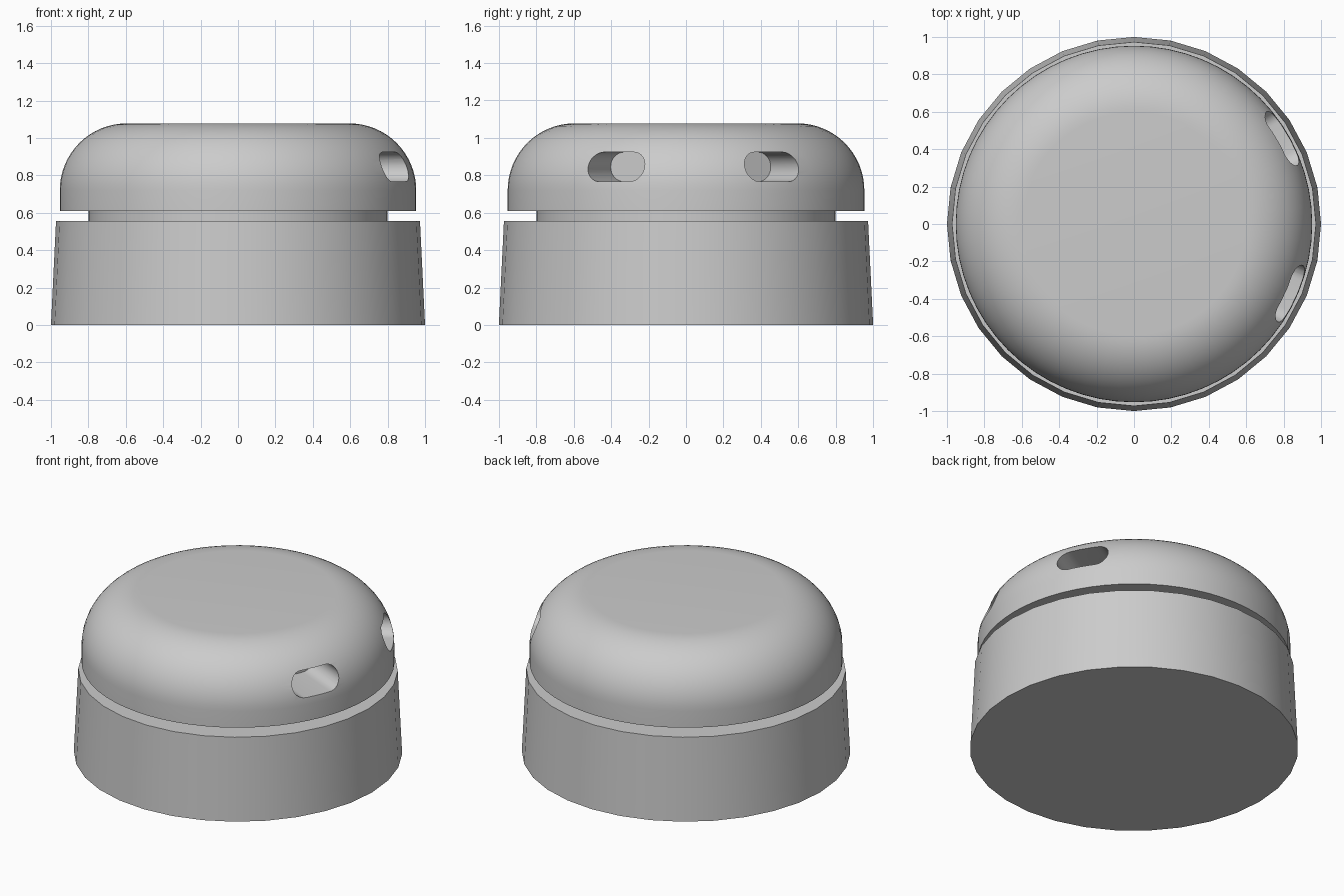
import bpy, bmesh, math
from mathutils import Matrix

cube = bpy.data.objects.get("Cube")
if cube:
    bpy.data.objects.remove(cube, do_unlink=True)

grey = bpy.data.materials.new("plain_grey")
grey.use_nodes = True
colour = (0.6, 0.6, 0.6, 1)
grey.diffuse_color = colour
grey.node_tree.nodes["Principled BSDF"].inputs["Base Color"].default_value = colour


def make_object(name, bm):
    bmesh.ops.recalc_face_normals(bm, faces=bm.faces)
    mesh = bpy.data.meshes.new(name)
    bm.to_mesh(mesh)
    bm.free()
    mesh.materials.append(grey)
    obj = bpy.data.objects.new(name, mesh)
    bpy.context.collection.objects.link(obj)
    return obj


def turned(name, profile, sides):
    """Closed solid of revolution from (radius, height) points."""
    bm = bmesh.new()
    rings = []
    for r, z in profile:
        rings.append([bm.verts.new((r * math.cos(a), r * math.sin(a), z))
                      for a in (math.tau * i / sides for i in range(sides))])
    for low, high in zip(rings, rings[1:]):
        for i in range(sides):
            j = (i + 1) % sides
            bm.faces.new((low[i], low[j], high[j], high[i]))
    bm.faces.new(rings[0])
    bm.faces.new(rings[-1])
    return make_object(name, bm)


def slot_cutter(name, angle, length, radius, height, inner, outer):
    """Rounded horizontal slot pointing outwards at the given angle."""
    bm = bmesh.new()
    half, steps = length / 2 - radius, 16
    outline = []
    for side in (1, -1):
        for i in range(steps + 1):
            a = -math.pi / 2 + math.pi * i / steps
            outline.append((side * (half + radius * math.cos(a)),
                            side * radius * math.sin(a)))
    ends = [[bm.verts.new((x, y, z)) for y, z in outline] for x in (inner, outer)]
    bm.faces.new(ends[0])
    bm.faces.new(ends[1])
    for i in range(len(outline)):
        j = (i + 1) % len(outline)
        bm.faces.new((ends[0][i], ends[0][j], ends[1][j], ends[1][i]))
    bm.transform(Matrix.Translation((0, 0, height)) @ Matrix.Rotation(angle, 4, "Z"))
    obj = make_object(name, bm)
    obj.hide_render = True
    obj.hide_set(True)
    return obj


# Tapered base and recessed neck
base = turned("base", [(1, 0), (0.973, 0.555)], 32)
neck = turned("neck", [(0.8, 0.5), (0.8, 0.65)], 48)

# Rounded cap with a flat top
corner = [(0.595 + 0.358 * math.cos(a), 0.72 + 0.358 * math.sin(a))
          for a in (math.pi / 2 * i / 16 for i in range(17))]
cap = turned("cap", [(0.953, 0.61)] + corner, 64)

# Two rounded slots in the side of the cap
for name, degrees in (("back_slot_cutter", 30), ("front_slot_cutter", -24)):
    cutter = slot_cutter(name, math.radians(degrees), 0.33, 0.079, 0.845, 0.62, 1.2)
    cut = cap.modifiers.new(name, "BOOLEAN")
    cut.operation = "DIFFERENCE"
    cut.solver = "EXACT"
    cut.object = cutter

# Apply the cuts, then smooth the round surfaces
bpy.context.view_layer.update()
graph = bpy.context.evaluated_depsgraph_get()
mesh = bpy.data.meshes.new_from_object(cap.evaluated_get(graph))
cap.modifiers.clear()
cap.data = mesh
for obj in list(bpy.data.objects):
    if obj.name.endswith("slot_cutter"):
        bpy.data.objects.remove(obj, do_unlink=True)

for obj in (base, neck, cap):
    bpy.ops.object.select_all(action="DESELECT")
    obj.select_set(True)
    bpy.context.view_layer.objects.active = obj
    bpy.ops.object.shade_smooth_by_angle(angle=math.radians(30))
